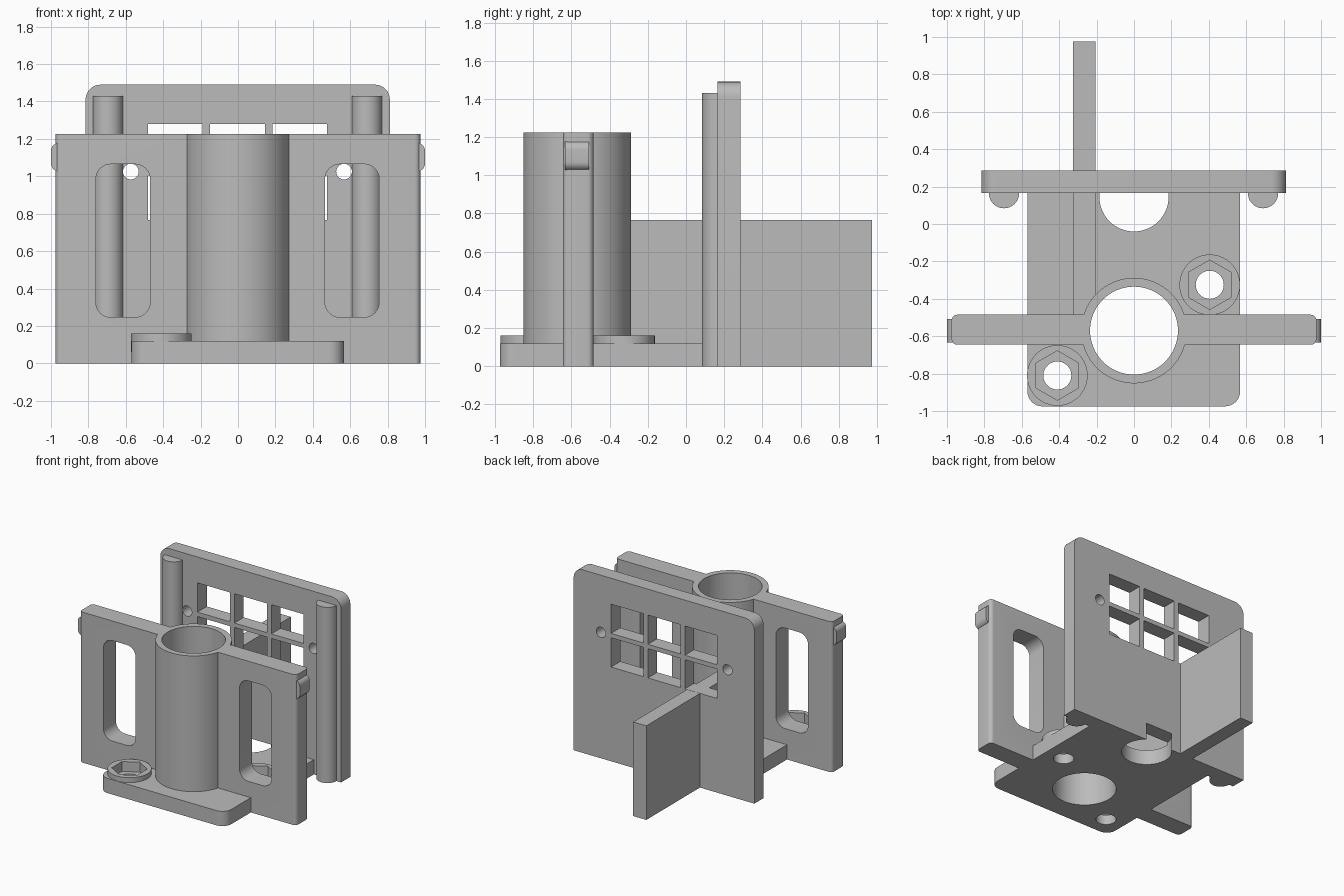
import bpy, bmesh, math
from mathutils import Vector

cube = bpy.data.objects.get("Cube")
if cube:
    bpy.data.objects.remove(cube, do_unlink=True)

grey = bpy.data.materials.new("plain grey")
grey.use_nodes = True
COLOUR = (0.5, 0.5, 0.5, 1)
grey.diffuse_color = COLOUR
grey.node_tree.nodes["Principled BSDF"].inputs["Base Color"].default_value = COLOUR


def circle(u, v, r, n=64, start=0.0):
    steps = [start + 2 * math.pi * i / n for i in range(n)]
    return [(u + r * math.cos(a), v + r * math.sin(a)) for a in steps]


def rounded(u0, u1, v0, v1, radii=(0, 0, 0, 0), n=8):
    """Rectangle outline; radii run low-left, low-right, high-right, high-left."""
    corners = [(u0, v0, 1, 1), (u1, v0, -1, 1), (u1, v1, -1, -1), (u0, v1, 1, -1)]
    pts = []
    for k, ((u, v, su, sv), r) in enumerate(zip(corners, radii)):
        if r == 0:
            pts.append((u, v))
            continue
        for i in range(n + 1):
            a = math.pi + (k + i / n) * math.pi / 2
            pts.append((u + su * r + r * math.cos(a), v + sv * r + r * math.sin(a)))
    return pts


def prism(name, outline, axis, lo, hi):
    """Extrude an outline along x, y or z."""
    place = {"x": lambda u, v, w: (w, u, v),
             "y": lambda u, v, w: (u, w, v),
             "z": lambda u, v, w: (u, v, w)}[axis]
    bm = bmesh.new()
    face = bm.faces.new([bm.verts.new(place(u, v, lo)) for u, v in outline])
    ext = bmesh.ops.extrude_face_region(bm, geom=[face])
    moved = [g for g in ext["geom"] if isinstance(g, bmesh.types.BMVert)]
    bmesh.ops.translate(bm, verts=moved, vec=Vector(place(0, 0, hi - lo)))
    bmesh.ops.recalc_face_normals(bm, faces=bm.faces)
    mesh = bpy.data.meshes.new(name)
    bm.to_mesh(mesh)
    bm.free()
    mesh.materials.append(grey)
    obj = bpy.data.objects.new(name, mesh)
    bpy.context.collection.objects.link(obj)
    return obj


def cut(obj, cutters):
    """Subtract the cutters and bake the result."""
    for c in cutters:
        c.hide_render = True
        mod = obj.modifiers.new("cut", "BOOLEAN")
        mod.operation, mod.solver, mod.object = "DIFFERENCE", "EXACT", c
    deps = bpy.context.evaluated_depsgraph_get()
    baked = bpy.data.meshes.new_from_object(obj.evaluated_get(deps))
    obj.modifiers.clear()
    obj.data = baked


TUBE_Y = -0.57
BASE_TOP, PLATE_TOP = 0.12, 1.225
PLATE_FRONT, PLATE_BACK = -0.645, -0.485
WALL_FRONT, WALL_BACK = 0.165, 0.285
BOLTS = {"front_right": (-0.41, -0.81), "rear_left": (0.405, -0.325)}

# Shared cutters: tube bore, cable notch, bolt holes with hex pockets
bore = prism("bore_cutter", circle(0, TUBE_Y, 0.235), "z", -0.1, 1.4)
notch = prism("notch_cutter", circle(0, 0.145, 0.185), "z", -0.1, 0.14)
bolt_cutters = []
for x, y in BOLTS.values():
    bolt_cutters.append(prism("bolt_cutter", circle(x, y, 0.075, 40), "z", -0.1, 0.3))
    bolt_cutters.append(prism("hex_cutter", circle(x, y, 0.132, 6, math.pi / 6), "z", 0.08, 0.3))
cutters = [bore, notch] + bolt_cutters
parts = []

# Base plate with rounded front corners
base = prism("base_plate", rounded(-0.57, 0.567, -0.975, WALL_FRONT, (0.08, 0.08, 0, 0)),
             "z", 0, BASE_TOP)
cut(base, cutters)
parts.append(base)

# Raised bolt pads
for side, (x, y) in BOLTS.items():
    pad = prism("bolt_pad_" + side, circle(x, y, 0.162), "z", 0.06, 0.16)
    cut(pad, bolt_cutters)
    parts.append(pad)

# Central tube
tube = prism("tube", circle(0, TUBE_Y, 0.282, 96), "z", 0, PLATE_TOP)
cut(tube, [bore])
parts.append(tube)

# Slotted cross plate through the tube
plate = prism("slotted_plate", rounded(-0.975, 0.975, PLATE_FRONT, PLATE_BACK, (0.03,) * 4),
              "z", 0, PLATE_TOP)
slots = [prism("slot_cutter", rounded(x - 0.145, x + 0.145, 0.247, 1.065, (0.08,) * 4),
               "y", -0.8, -0.3) for x in (-0.615, 0.61)]
cut(plate, slots + [bore])
cutters += slots
parts.append(plate)

# Snap bumps on the plate ends
for side, s in (("left", 1), ("right", -1)):
    u0, u1 = sorted((s * 0.9, s * 1.0))
    parts.append(prism("snap_bump_" + side, rounded(u0, u1, 1.025, 1.18, (0.045,) * 4),
                       "y", -0.633, -0.507))

# Rear wall with window grid and screw holes
wall = prism("rear_wall", rounded(-0.815, 0.812, 0, 1.49, (0, 0, 0.08, 0.08)),
             "y", WALL_FRONT, WALL_BACK)
openings = [notch]
for x in (-0.335, -0.0025, 0.33):
    for z in (0.886, 1.16):
        openings.append(prism("window_cutter",
                              rounded(x - 0.146, x + 0.146, z - 0.119, z + 0.119), "y", 0, 0.5))
for x in (-0.573, 0.567):
    openings.append(prism("screw_cutter", circle(x, 1.025, 0.042, 32), "y", 0, 0.5))
cut(wall, openings)
cutters += openings[1:]
parts.append(wall)

# Half-round guide ribs on the wall
for side, x in (("left", 0.69), ("right", -0.695)):
    arc = [(x + 0.081 * math.cos(a), WALL_FRONT + 0.081 * math.sin(a))
           for a in (math.pi + math.pi * i / 24 for i in range(25))]
    outline = [(x - 0.081, WALL_FRONT + 0.02)] + arc + [(x + 0.081, WALL_FRONT + 0.02)]
    parts.append(prism("guide_rib_" + side, outline, "z", 0, 1.43))

# Upright fin joining plate and wall and running out behind
fin = prism("fin", rounded(-0.325, -0.207, PLATE_BACK - 0.02, 0.975), "z", 0, 0.766)
cut(fin, [bore])
parts.append(fin)

for c in cutters:
    bpy.data.objects.remove(c, do_unlink=True)

# Smooth the curved faces, keep edges sharp
for obj in parts:
    bpy.ops.object.select_all(action="DESELECT")
    obj.select_set(True)
    bpy.context.view_layer.objects.active = obj
    bpy.ops.object.shade_smooth_by_angle(angle=math.radians(30))
